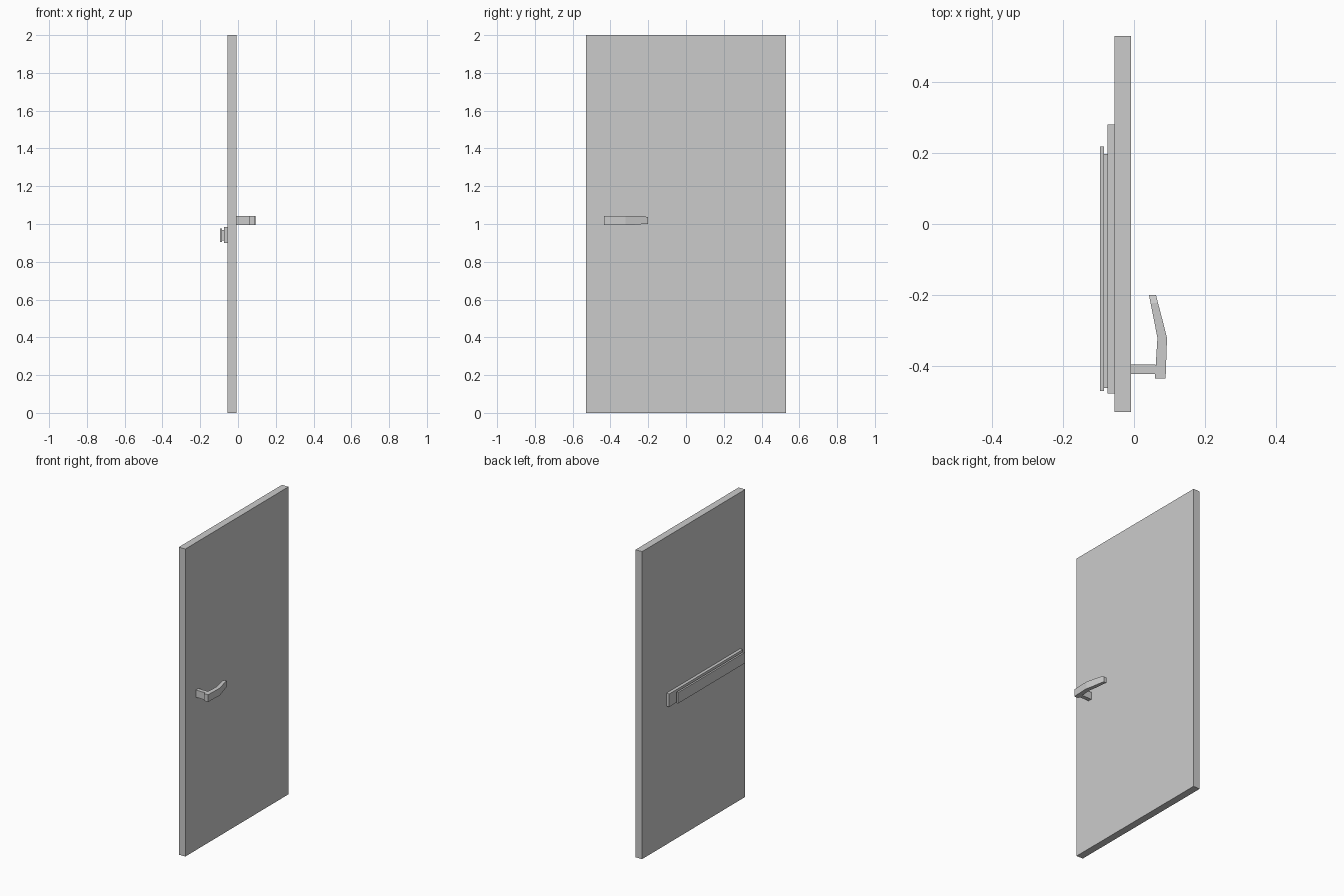
import bpy

if "Cube" in bpy.data.objects:
    bpy.data.objects.remove(bpy.data.objects["Cube"])


def mesh_object(name, verts, faces):
    mesh = bpy.data.meshes.new(name)
    mesh.from_pydata(verts, [], faces)
    mesh.update()
    obj = bpy.data.objects.new(name, mesh)
    bpy.context.collection.objects.link(obj)
    return obj


def loft(name, sections):
    """Rectangular sections along y: (y, x0, x1, z0, z1)."""
    verts, faces = [], []
    for y, x0, x1, z0, z1 in sections:
        verts += [(x0, y, z0), (x1, y, z0), (x1, y, z1), (x0, y, z1)]
    for s in range(len(sections) - 1):
        for k in range(4):
            a, b = s * 4 + k, s * 4 + (k + 1) % 4
            faces.append((a, a + 4, b + 4, b))
    n = len(verts)
    faces += [(0, 1, 2, 3), (n - 1, n - 2, n - 3, n - 4)]
    return mesh_object(name, verts, faces)


def box(name, x, y, z):
    return loft(name, [(y[0], *x, *z), (y[1], *x, *z)])


# Door slab
box("door_panel", (-0.055, -0.008), (-0.53, 0.53), (0, 2))

# Push bar on the inner side: base plate, recessed core, press bar
box("push_bar_plate", (-0.075, -0.055), (-0.478, 0.28), (0.9, 0.984))
box("push_bar_core", (-0.084, -0.075), (-0.462, 0.197), (0.912, 0.967))
box("push_bar", (-0.096, -0.084), (-0.47, 0.218), (0.904, 0.975))

# Lever handle on the outer side: post and bent, tapering lever
box("handle_post", (-0.008, 0.061), (-0.422, -0.396), (0.995, 1.042))
loft("handle_lever", [
    (-0.435, 0.059, 0.089, 0.995, 1.042),
    (-0.321, 0.066, 0.093, 0.995, 1.042),
    (-0.285, 0.059, 0.084, 0.995, 1.042),
    (-0.222, 0.0465, 0.0675, 1.0, 1.042),
    (-0.2, 0.042, 0.062, 1.0, 1.035),
])
